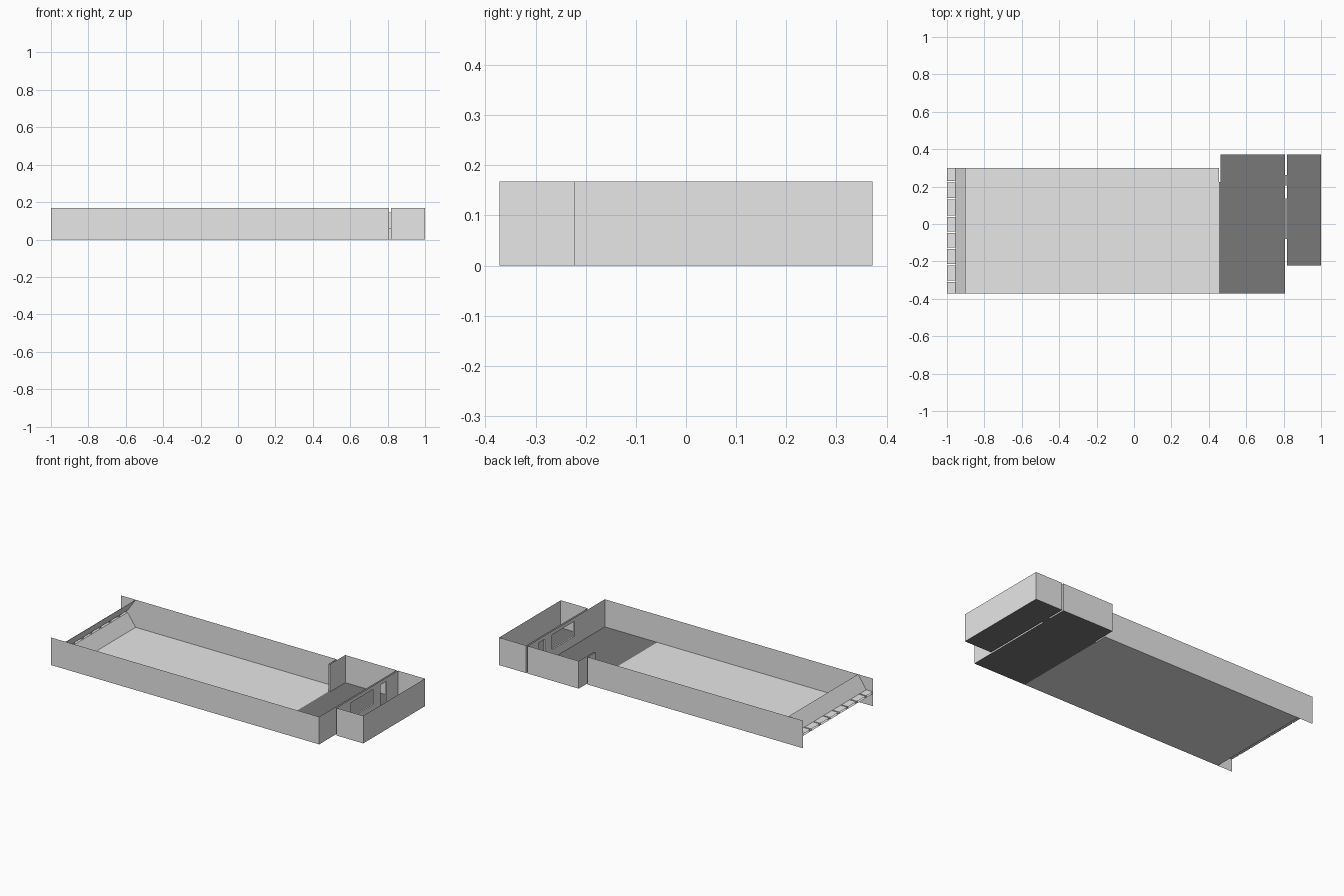
import bpy

cube = bpy.data.objects.get("Cube")
if cube:
    bpy.data.objects.remove(cube, do_unlink=True)


def material(name, value):
    m = bpy.data.materials.new(name)
    m.use_nodes = True
    colour = (value, value, value, 1)
    m.diffuse_color = colour
    m.node_tree.nodes["Principled BSDF"].inputs["Base Color"].default_value = colour
    return m


LIGHT = material("light grey", 0.8)
DARK = material("dark grey", 0.19)

# Main dimensions
H = 0.168                       # wall height
FRONT, BACK, SIDE = -0.372, 0.372, 0.30
STEP_Y, STEP_A, STEP_B = 0.225, 0.454, 0.463
PART_A, PART_B, END = 0.808, 0.818, 1.0
ROOM_FRONT = -0.222
TRAP_X, THROAT_X = -0.90, -0.955
SLOT_LOW, SLOT_HIGH = 0.076, 0.088


def sheet(name, polygons, mat):
    """Thin surface made of separate polygons."""
    verts, faces = [], []
    for poly in polygons:
        faces.append(range(len(verts), len(verts) + len(poly)))
        verts += poly
    mesh = bpy.data.meshes.new(name)
    mesh.from_pydata(verts, [], [list(f) for f in faces])
    mesh.materials.append(mat)
    obj = bpy.data.objects.new(name, mesh)
    bpy.context.collection.objects.link(obj)
    return obj


def wall(name, path):
    """Upright ribbon following a plan path."""
    sheet(name, [[(*a, 0), (*b, 0), (*b, H), (*a, H)]
                 for a, b in zip(path, path[1:])], LIGHT)


def floor(name, outline, mat):
    sheet(name, [[(x, y, 0) for x, y in outline]], mat)


def rect(x0, x1, y0, y1):
    return [(x0, y0), (x1, y0), (x1, y1), (x0, y1)]


# Floors
floor("range_floor", rect(TRAP_X, STEP_A, FRONT, SIDE), LIGHT)
floor("firing_line_floor", [(STEP_A, FRONT), (PART_A, FRONT), (PART_A, BACK),
                            (STEP_B, BACK), (STEP_B, STEP_Y), (STEP_A, STEP_Y)], DARK)
floor("end_room_floor", rect(PART_B, END, ROOM_FRONT, BACK), DARK)

# Outer walls
wall("front_wall", [(-1, FRONT), (PART_A, FRONT)])
wall("back_wall", [(-1, SIDE), (STEP_A, SIDE), (STEP_A, STEP_Y),
                   (STEP_B, STEP_Y), (STEP_B, BACK), (PART_A, BACK)])
wall("end_room_walls", [(PART_B, ROOM_FRONT), (END, ROOM_FRONT),
                        (END, BACK), (PART_B, BACK)])

# Openings in the double partition: y0, y1, z0, z1
WINDOW = (-0.08, 0.135, 0.055, 0.145)
DOOR = (0.205, 0.262, 0, 0.145)


def partition(name, x, y0):
    """Upright wall divided around the openings."""
    ys = sorted({y0, BACK, *WINDOW[:2], *DOOR[:2]})
    zs = sorted({0, H, *WINDOW[2:], *DOOR[2:]})
    cells = []
    for a, b in zip(ys, ys[1:]):
        for c, d in zip(zs, zs[1:]):
            y, z = (a + b) / 2, (c + d) / 2
            if not any(o[0] < y < o[1] and o[2] < z < o[3] for o in (WINDOW, DOOR)):
                cells.append([(x, a, c), (x, b, c), (x, b, d), (x, a, d)])
    sheet(name, cells, LIGHT)


partition("inner_partition", PART_A, FRONT)
partition("outer_partition", PART_B, ROOM_FRONT)


def reveal(name, opening, sill_mat):
    """Lining that joins both partition faces."""
    y0, y1, z0, z1 = opening
    ring = [(y0, z0), (y0, z1), (y1, z1), (y1, z0)]

    def strip(a, b):
        return [(PART_A, *a), (PART_B, *a), (PART_B, *b), (PART_A, *b)]
    sheet(name + "_lining", [strip(a, b) for a, b in zip(ring, ring[1:])], LIGHT)
    sheet(name + "_sill", [strip(ring[-1], ring[0])], sill_mat)


reveal("window", WINDOW, LIGHT)
reveal("door", DOOR, DARK)

# Funnel plates leading to a narrow slot
for name, z_wide, z_slot in (("upper_trap_plate", H, SLOT_HIGH),
                             ("lower_trap_plate", 0, SLOT_LOW)):
    sheet(name, [[(TRAP_X, FRONT, z_wide), (TRAP_X, SIDE, z_wide),
                  (THROAT_X, SIDE, z_slot), (THROAT_X, FRONT, z_slot)]], LIGHT)

# Row of open flat ducts behind the slot
edges = [SIDE, 0.225, 0.136, 0.042, -0.045, -0.13, -0.217, -0.306, FRONT]
GAP = 0.004
for i, (top, bottom) in enumerate(zip(edges, edges[1:])):
    y1 = top - (GAP if i else 0)
    y0 = bottom + (GAP if i < len(edges) - 2 else 0)
    ring = [(y0, SLOT_LOW), (y1, SLOT_LOW), (y1, SLOT_HIGH), (y0, SLOT_HIGH)]
    sheet(f"trap_duct_{i + 1}",
          [[(-1, *a), (THROAT_X, *a), (THROAT_X, *b), (-1, *b)]
           for a, b in zip(ring, ring[1:] + ring[:1])], LIGHT)
